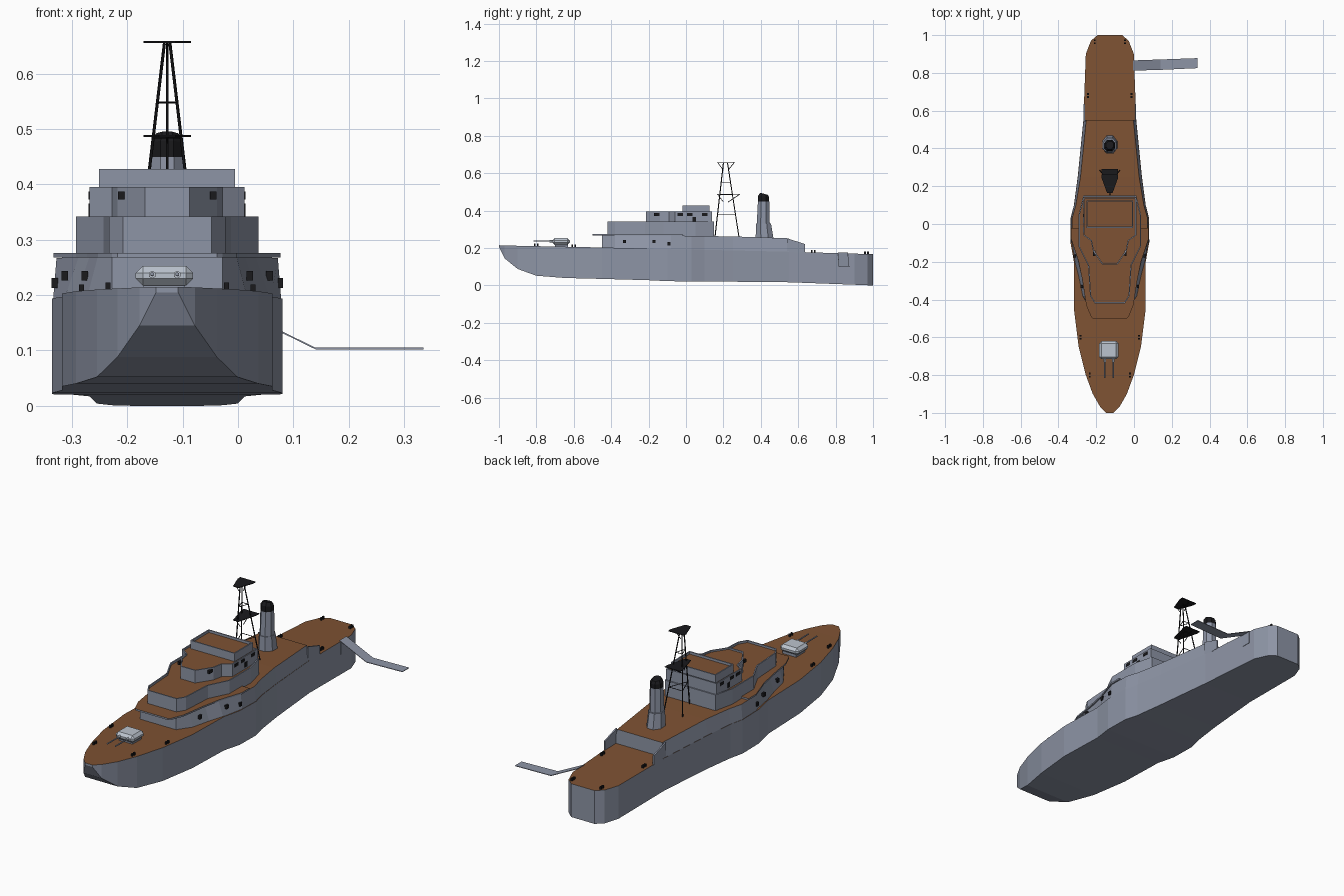
import bpy, bmesh, math
from mathutils import Vector

if "Cube" in bpy.data.objects:
    bpy.data.objects.remove(bpy.data.objects["Cube"])

CX = -0.128  # ship centre line


def mat(name, r, g, b):
    m = bpy.data.materials.new(name)
    m.diffuse_color = (r, g, b, 1)
    m.use_nodes = True
    m.node_tree.nodes["Principled BSDF"].inputs["Base Color"].default_value = m.diffuse_color
    return m


GREY = mat("hull_grey", 0.27, 0.30, 0.38)
DECK = mat("deck_brown", 0.21, 0.085, 0.033)
BLACK = mat("black", 0.01, 0.01, 0.012)
LIGHT = mat("light_grey", 0.50, 0.55, 0.62)


def finish(name, bm, *mats):
    bmesh.ops.recalc_face_normals(bm, faces=bm.faces[:])
    me = bpy.data.meshes.new(name)
    bm.to_mesh(me)
    bm.free()
    for m in mats:
        me.materials.append(m)
    ob = bpy.data.objects.new(name, me)
    bpy.context.collection.objects.link(ob)
    return ob


def loft(name, stations, lip=0):
    """Symmetric body through (y, half width low, half width top, z low, z top)."""
    bm = bmesh.new()
    rings = [[bm.verts.new((CX + s * w, y, z)) for s, w, z in
              ((-1, wb, zb), (1, wb, zb), (1, wt, zt), (-1, wt, zt))]
             for y, wb, wt, zb, zt in stations]
    tops = []
    for a, b in zip(rings, rings[1:]):
        for i in range(4):
            j = (i + 1) % 4
            f = bm.faces.new((a[i], a[j], b[j], b[i]))
            if i == 2:
                f.material_index = 1
                tops.append(f)
    bm.faces.new(rings[0])
    bm.faces.new(rings[-1])
    bmesh.ops.recalc_face_normals(bm, faces=bm.faces[:])
    if lip:  # low bulwark around the roof
        rim = bmesh.ops.inset_region(bm, faces=tops, thickness=0.006, use_even_offset=True)
        for f in rim["faces"]:
            f.material_index = 0
        inner = bmesh.ops.extrude_face_region(bm, geom=tops)
        bmesh.ops.delete(bm, geom=tops, context='FACES_ONLY')
        bmesh.ops.translate(bm, vec=(0, 0, -lip),
                            verts=[v for v in inner["geom"] if isinstance(v, bmesh.types.BMVert)])
        for f in bm.faces:
            if f.material_index == 1 and abs(f.normal.z) < 0.5:
                f.material_index = 0
    return finish(name, bm, GREY, DECK)


def straight(plan, z0, z1):
    return [(y, w, w, z0, z1) for y, w in plan]


def prism(name, pts, offset, m):
    """Polygon extruded along an offset."""
    bm = bmesh.new()
    a = [bm.verts.new(p) for p in pts]
    b = [bm.verts.new(Vector(p) + Vector(offset)) for p in pts]
    bm.faces.new(a)
    bm.faces.new(b)
    for i in range(len(a)):
        j = (i + 1) % len(a)
        bm.faces.new((a[i], a[j], b[j], b[i]))
    return finish(name, bm, m)


def box(name, c, size, m, bevel=0):
    bm = bmesh.new()
    bmesh.ops.create_cube(bm, size=1)
    bmesh.ops.scale(bm, vec=size, verts=bm.verts)
    bmesh.ops.translate(bm, vec=c, verts=bm.verts)
    if bevel:
        bmesh.ops.bevel(bm, geom=bm.edges[:], offset=bevel, segments=1, affect='EDGES')
    return finish(name, bm, m)


def rod(name, p, q, r, m):
    p, q = Vector(p), Vector(q)
    bm = bmesh.new()
    bmesh.ops.create_cone(bm, cap_ends=True, segments=6, radius1=r, radius2=r, depth=(q - p).length)
    bm.transform((q - p).to_track_quat('Z', 'Y').to_matrix().to_4x4())
    bmesh.ops.translate(bm, vec=(p + q) / 2, verts=bm.verts)
    return finish(name, bm, m)


# hull with raked bow, midship bulge and tapered stern
loft("hull", [(y, w, w, zb, zt) for y, w, zb, zt in (
    (-1, .02, .205, .215), (-.97, .05, .145, .214), (-.9, .09, .088, .212),
    (-.8, .127, .052, .21), (-.65, .165, .04, .207), (-.45, .19, .035, .203),
    (-.2, .19, .028, .197), (-.1, .208, .023, .194), (.03, .208, .021, .191),
    (.1, .19, .02, .19), (.25, .17, .02, .187), (.55, .14, .017, .18),
    (.9, .127, .004, .17), (.97, .1, .001, .168), (1, .065, 0, .167))])

# deckhouse running into the hull sides
loft("main_deckhouse", [
    (-.45, .10, .10, .195, .272), (-.38, .145, .125, .195, .271), (-.28, .165, .14, .195, .27),
    (-.2, .187, .16, .19, .269), (-.08, .207, .2, .18, .267), (.03, .207, .2, .18, .265),
    (.1, .19, .18, .18, .264), (.25, .17, .155, .18, .262), (.55, .14, .125, .175, .252)])
loft("overhanging_deck", straight([(-.5, .09), (-.49, .1), (-.43, .125), (-.3, .145),
                                   (-.2, .165), (-.08, .205), (-.02, .205)], .268, .276))
for s, n in ((-1, "left"), (1, "right")):
    prism(n + "_aft_bulwark", [(CX + s * .139, y, z) for y, z in
          ((.54, .175), (.635, .175), (.635, .222), (.54, .252))], (-s * .007, 0, 0), GREY)

# bridge levels
loft("lower_bridge", straight([(-.42, .08), (-.38, .105), (-.22, .115), (-.12, .165),
                               (.05, .165), (.15, .14)], .26, .342), .01)
loft("upper_bridge", straight([(-.215, .04), (-.14, .09), (-.09, .1), (-.06, .14),
                               (.14, .14)], .33, .395), .008)
loft("bridge_top", straight([(-.02, .123), (.125, .123)], .385, .428), .012)

# windows and doors
for s in (-1, 1):
    for y, z, l, h in ((-.03, .38, .03, .015), (.02, .38, .03, .015),
                       (.045, .353, .018, .025), (.1, .38, .03, .015)):
        box("bridge_window", (CX + s * .14, y, z), (.004, l, h), BLACK)
    box("front_window", (CX + s * .083, -.155, .38), (.012, .03, .015), BLACK)
    for y, w, z in ((-.33, .149, .235), (-.17, .185, .235), (-.09, .203, .222)):
        box("side_door", (CX + s * w, y, z), (.012, .016, .018), BLACK)

# twin gun turret
TX = -.133
box("turret_base", (TX, -.665, .212), (.075, .07, .02), GREY)
box("turret", (TX, -.668, .235), (.104, .096, .036), LIGHT, .013)
for x in (-.155, -.11):
    rod("gun_barrel", (x, -.7, .237), (x, -.815, .238), .0035, GREY)
    rod("barrel_sleeve", (x, -.7, .237), (x, -.73, .237), .007, LIGHT)

# eight sided funnel
OCT = [(math.cos(a), math.sin(a)) for a in (math.pi / 8 + i * math.pi / 4 for i in range(8))]


def funnel_part(name, rings, m):
    bm = bmesh.new()
    vs = [[bm.verts.new((CX + rx * c, cy + ry * s, z + tilt * s)) for c, s in OCT]
          for rx, ry, cy, z, tilt in rings]
    for a, b in zip(vs, vs[1:]):
        for i in range(8):
            bm.faces.new((a[i], a[i - 1], b[i - 1], b[i]))
    bm.faces.new(vs[0])
    bm.faces.new(vs[-1])
    return finish(name, bm, m)


funnel_part("funnel_base", [(.043, .052, .42, .25, 0), (.038, .043, .415, .33, 0)], GREY)
funnel_part("funnel", [(.034, .038, .413, .32, 0), (.032, .033, .415, .45, 0)], GREY)
funnel_part("funnel_cap", [(.031, .032, .415, .448, 0), (.031, .032, .415, .475, -.004),
                           (.022, .022, .417, .49, -.006)], BLACK)

# tripod mast with braces and two platforms
feet = [Vector((CX, .155, .26)), Vector((CX - .052, .283, .26)), Vector((CX + .052, .283, .26))]
heads = [Vector((CX, .2, .655)), Vector((CX - .005, .222, .655)), Vector((CX + .005, .222, .655))]
for f, h in zip(feet, heads):
    rod("mast_leg", f, h, .0028, BLACK)
for t in (.3, .57, .73):
    p = [f.lerp(h, t) for f, h in zip(feet, heads)]
    for i in range(3):
        rod("mast_brace", p[i], p[i - 1], .0018, BLACK)
for z, y0, y1, top in ((.486, .165, .29, .57), (.656, .165, .262, .99)):
    prism("mast_platform", [(CX - .015, y0, z), (CX + .015, y0, z), (CX + .043, y1 - .02, z),
                            (CX + .043, y1, z), (CX - .043, y1, z), (CX - .043, y1 - .02, z)],
          (0, 0, .003), BLACK)
    rod("platform_strut", (CX, y0 + .005, z), (CX, .2, z - .04), .0018, BLACK)
    rod("platform_strut", (CX, y1 - .005, z), (CX, .225, z - .04), .0018, BLACK)

# boarding ramp and its hatch
prism("boarding_ramp", [(-.005, .812, .173), (.14, .816, .102), (.335, .825, .102),
                        (.335, .878, .102), (.14, .871, .102), (-.005, .866, .173)][:2]
      + [(.14, .871, .102), (-.005, .866, .173)], (0, 0, .003), GREY)
prism("ramp_end", [(.14, .816, .102), (.335, .825, .102), (.335, .878, .102),
                   (.14, .871, .102)], (0, 0, .003), GREY)
box("ramp_hatch", (CX + .129, .838, .138), (.004, .054, .062), GREY)

# mooring bollards in pairs
for y, w, z in ((.965, .08, .169), (.68, .115, .178), (-.6, .155, .207), (-.8, .107, .211)):
    for s in (-1, 1):
        for d in (-.008, .008):
            box("bollard", (CX + s * w, y + d, z + .004), (.009, .009, .016), BLACK)
